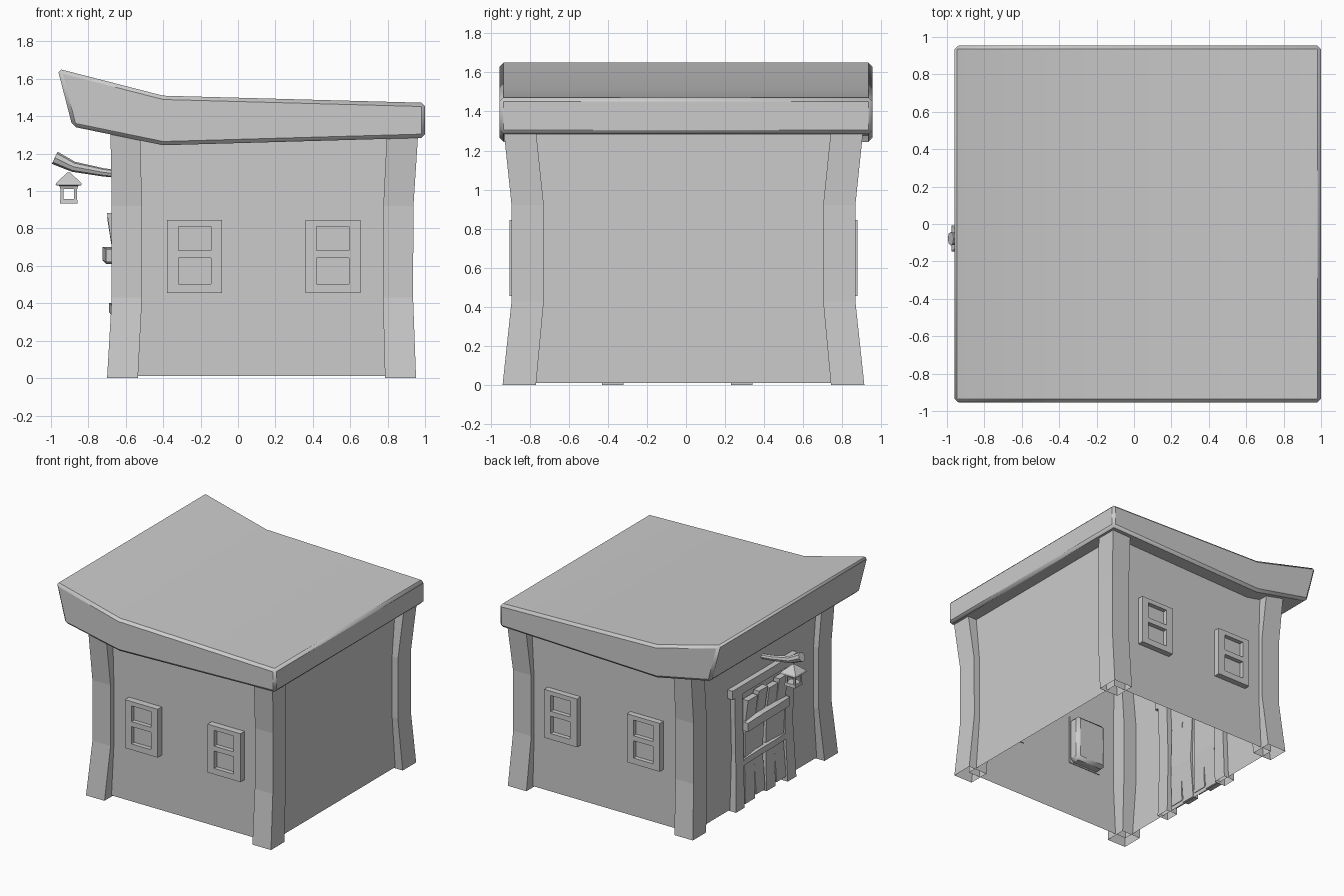
import bpy, bmesh
from mathutils import Vector

if "Cube" in bpy.data.objects:
    bpy.data.objects.remove(bpy.data.objects["Cube"])


def finish(name, bm, smooth=False, bevel=0):
    bmesh.ops.recalc_face_normals(bm, faces=bm.faces)
    me = bpy.data.meshes.new(name)
    bm.to_mesh(me)
    bm.free()
    ob = bpy.data.objects.new(name, me)
    bpy.context.collection.objects.link(ob)
    if bevel:
        m = ob.modifiers.new("bevel", 'BEVEL')
        m.width = bevel
        m.limit_method = 'ANGLE'
    if smooth:
        bpy.ops.object.select_all(action='DESELECT')
        bpy.context.view_layer.objects.active = ob
        ob.select_set(True)
        bpy.ops.object.shade_smooth_by_angle(angle=0.6)
    return ob


def loft(bm, rings, caps=(True, True)):
    """Skin a list of equal-length point rings."""
    vs = [[bm.verts.new(p) for p in r] for r in rings]
    n = len(rings[0])
    for a, b in zip(vs, vs[1:]):
        for i in range(n):
            bm.faces.new((a[i], a[(i + 1) % n], b[(i + 1) % n], b[i]))
    if caps[0]:
        bm.faces.new(vs[0][::-1])
    if caps[1]:
        bm.faces.new(vs[-1])


def rect(x0, x1, y0, y1, z):
    return [(x0, y0, z), (x1, y0, z), (x1, y1, z), (x0, y1, z)]


def box(bm, x0, x1, y0, y1, z0, z1, caps=(True, True)):
    loft(bm, [rect(x0, x1, y0, y1, z0), rect(x0, x1, y0, y1, z1)], caps)


# Roof: swept-up slab
bm = bmesh.new()
prof = [(-.965, 1.655), (-.4, 1.51), (1, 1.472), (1, 1.285), (-.4, 1.245), (-.885, 1.345)]
v = [[bm.verts.new((x, y, z)) for x, z in prof] for y in (-.955, .955)]
for i in range(6):
    j = (i + 1) % 6
    bm.faces.new((v[0][i], v[0][j], v[1][j], v[1][i]))
for r in v:
    bm.faces.new((r[0], r[1], r[4], r[5]))
    bm.faces.new((r[1], r[2], r[3], r[4]))
finish("roof", bm, True, .02)

# Walls: open shell
bm = bmesh.new()
box(bm, -.63, .885, -.85, .83, .01, 1.3, (False, False))
finish("walls", bm)

# Corner posts, bowed inward
YC = -.013
heights = (0, .43, .92, 1.32)
ys = [(.926, .755), (.88, .715), (.88, .715), (.922, .757)]
xs = {"left": [(-.70, -.535), (-.675, -.513), (-.675, -.513), (-.682, -.524)],
      "right": [(.786, .952), (.775, .936), (.777, .938), (.797, .964)]}
for side, xl in xs.items():
    for end, s in (("front", -1), ("back", 1)):
        bm = bmesh.new()
        loft(bm, [rect(*x, *sorted((YC + s * y[0], YC + s * y[1])), z)
                  for x, y, z in zip(xl, ys, heights)], (False, True))
        finish(f"{end}_{side}_post", bm)

# Windows on both long walls
for end, s in (("front", -1), ("back", 1)):
    y0, y1 = sorted((YC + s * .89, YC + s * .83))
    for n, xc in enumerate((-.232, .507)):
        bm = bmesh.new()
        for a, b in ((-.147, -.087), (.087, .147)):
            box(bm, xc + a, xc + b, y0, y1, .455, .845)
        for a, b in ((.455, .503), (.643, .683), (.81, .845)):
            box(bm, xc - .087, xc + .087, y0, y1, a, b)
        finish(f"{end}_window_frame_{n}", bm)
        bm = bmesh.new()
        box(bm, xc - .135, xc + .135, *sorted((YC + s * .855, YC + s * .75)), .465, .835)
        finish(f"{end}_window_pane_{n}", bm, True, .025)

# Door jambs and lintel
for n, (y, lean) in enumerate(((.285, -.015), (-.375, .015))):
    bm = bmesh.new()
    loft(bm, [rect(-.685, -.59, y - .055, y + .055, 0),
              rect(-.668, -.59, y + lean - .05, y + lean + .05, .45),
              rect(-.67, -.59, y - .05, y + .05, .94)], (False, True))
    finish(f"door_jamb_{n}", bm)
bm = bmesh.new()
box(bm, -.675, -.59, -.46, .37, .92, .99)
finish("door_lintel", bm)

# Door planks, leaning out at the top
edges = [-.32, -.185, -.055, .075, .215]
for n, (a, b) in enumerate(zip(edges, edges[1:])):
    d = .012 * (-1) ** n
    bm = bmesh.new()
    loft(bm, [rect(x, x + .05, a + .008 + k * d, b - .008 + k * d, z)
              for x, z, k in ((-.675, .03 + d, 0), (-.66, .35, 1), (-.672, .68, .5), (-.70, .87 + d, 0))])
    finish(f"door_plank_{n}", bm)

# Door cross bars, bowed outward
for name, z, h, x in (("upper", .655, .035, -.725), ("lower", .365, .025, -.69)):
    bm = bmesh.new()
    rings = []
    for y, out, dz in ((-.32, .02, 0), (-.16, 0, .012), (.06, 0, .012), (.215, .02, -.01)):
        rings.append([(x + out, y, z + dz - h), (-.64, y, z + dz - h),
                      (-.64, y, z + dz + h), (x + out, y, z + dz + h)])
    loft(bm, rings)
    finish(f"door_{name}_bar", bm)

# Lantern arm: tapered branch
cu = bpy.data.curves.new("arm_path", 'CURVE')
cu.dimensions = '3D'
cu.bevel_depth = 1
cu.bevel_resolution = 2
cu.use_fill_caps = True
sp = cu.splines.new('POLY')
pts = [(-.58, 1.085, .02), (-.72, 1.1, .022), (-.88, 1.13, .028), (-.98, 1.178, .036)]
sp.points.add(3)
for p, (x, z, r) in zip(sp.points, pts):
    p.co = (x, -.078, z, 1)
    p.radius = r
tmp = bpy.data.objects.new("arm_path", cu)
bpy.context.collection.objects.link(tmp)
bpy.context.view_layer.update()
bm = bmesh.new()
bm.from_mesh(tmp.to_mesh())
bpy.data.objects.remove(tmp)
finish("lantern_arm", bm, True)

# Lantern: pyramid cap, open frame, base
LX, LY = -.905, -.078


def square(r, z):
    return rect(LX - r, LX + r, LY - r, LY + r, z)


bm = bmesh.new()
loft(bm, [square(.045, 1.01), square(.05, 1.028), square(.07, 1.032), square(.066, 1.045), square(.006, 1.1)])
finish("lantern_cap", bm)
bm = bmesh.new()
loft(bm, [square(.048, .933), square(.045, .958)])
finish("lantern_base", bm)
bm = bmesh.new()
for sx in (-1, 1):
    for sy in (-1, 1):
        x, y = LX + sx * .036, LY + sy * .036
        box(bm, x - .007, x + .007, y - .007, y + .007, .95, 1.02)
finish("lantern_frame", bm)
